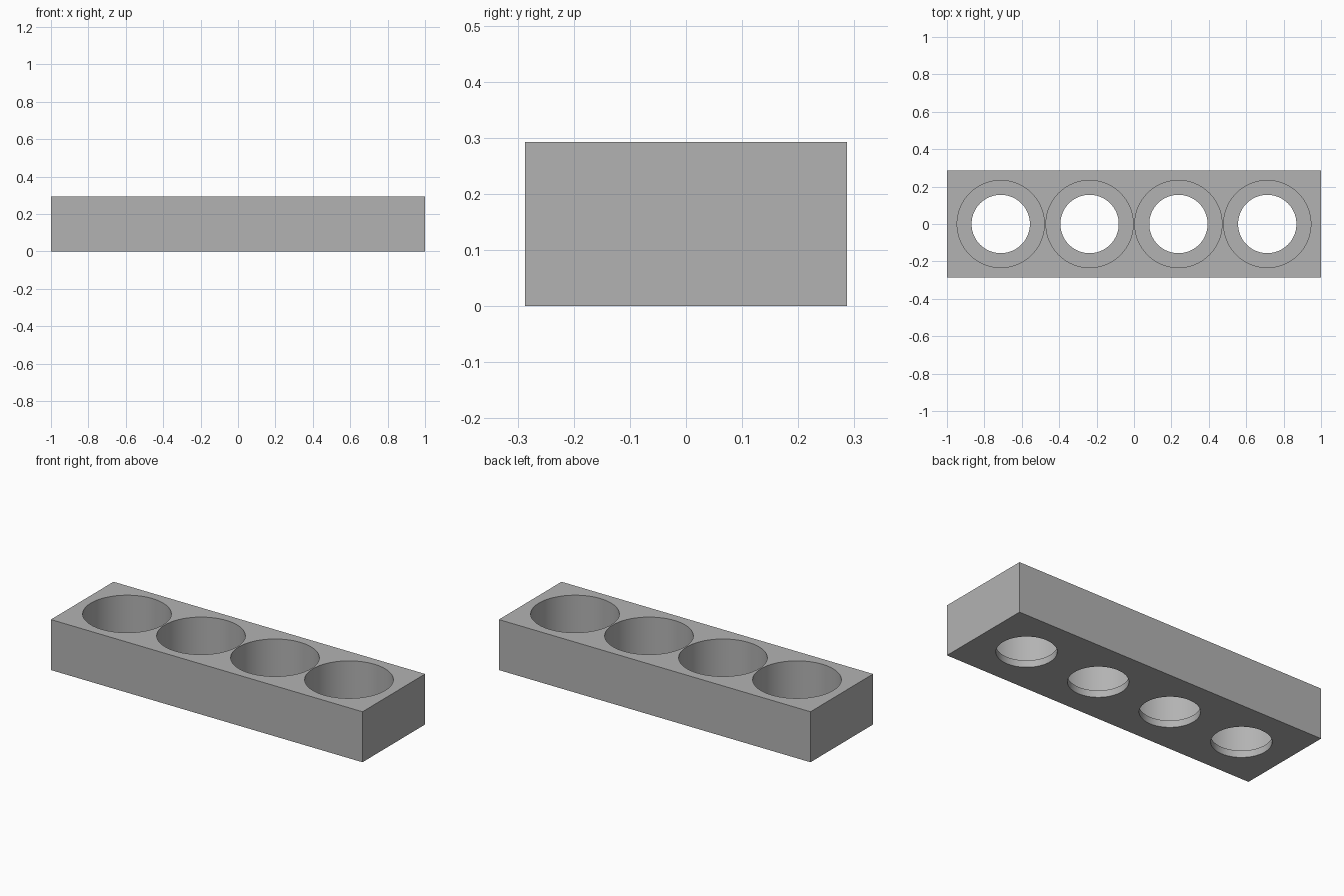
import bpy
import math

LENGTH, DEPTH, HEIGHT = 2.0, 0.574, 0.293
WELL_RADIUS, HOLE_RADIUS, FLOOR = 0.233, 0.156, 0.04
PITCH = 0.475

cube = bpy.data.objects.get("Cube")
if cube:
    bpy.data.objects.remove(cube, do_unlink=True)

# One plain grey for the whole block
grey = bpy.data.materials.new("plain grey")
grey.use_nodes = True
colour = (0.45, 0.45, 0.45, 1)
grey.diffuse_color = colour
grey.node_tree.nodes["Principled BSDF"].inputs["Base Color"].default_value = colour

# Solid block
bpy.ops.mesh.primitive_cube_add(size=1, location=(0, 0, HEIGHT / 2))
block = bpy.context.object
block.name = "holder_block"
block.scale = (LENGTH, DEPTH, HEIGHT)
bpy.ops.object.transform_apply(location=True, rotation=False, scale=True)
block.data.materials.append(grey)


def drill(name, x, radius, bottom, top):
    """Cut a round vertical bore out of the block."""
    bpy.ops.mesh.primitive_cylinder_add(
        vertices=96, radius=radius, depth=top - bottom,
        location=(x, 0, (bottom + top) / 2))
    cutter = bpy.context.object
    cutter.name = name
    cutter.hide_render = True
    cutter.data.materials.append(grey)
    cut = block.modifiers.new(name, "BOOLEAN")
    cut.operation = "DIFFERENCE"
    cut.solver = "EXACT"
    cut.object = cutter
    bpy.context.view_layer.objects.active = block
    bpy.ops.object.modifier_apply(modifier=cut.name)
    bpy.data.objects.remove(cutter, do_unlink=True)


# Four wide wells, each with a narrower hole through its floor
for i in range(4):
    x = (i - 1.5) * PITCH
    drill("well_cutter", x, WELL_RADIUS, FLOOR, HEIGHT + 0.1)
    drill("hole_cutter", x, HOLE_RADIUS, -0.1, FLOOR + 0.1)

# Smooth bores with crisp rims
bpy.ops.object.select_all(action="DESELECT")
block.select_set(True)
bpy.context.view_layer.objects.active = block
bpy.ops.object.shade_smooth_by_angle(angle=math.radians(30))
